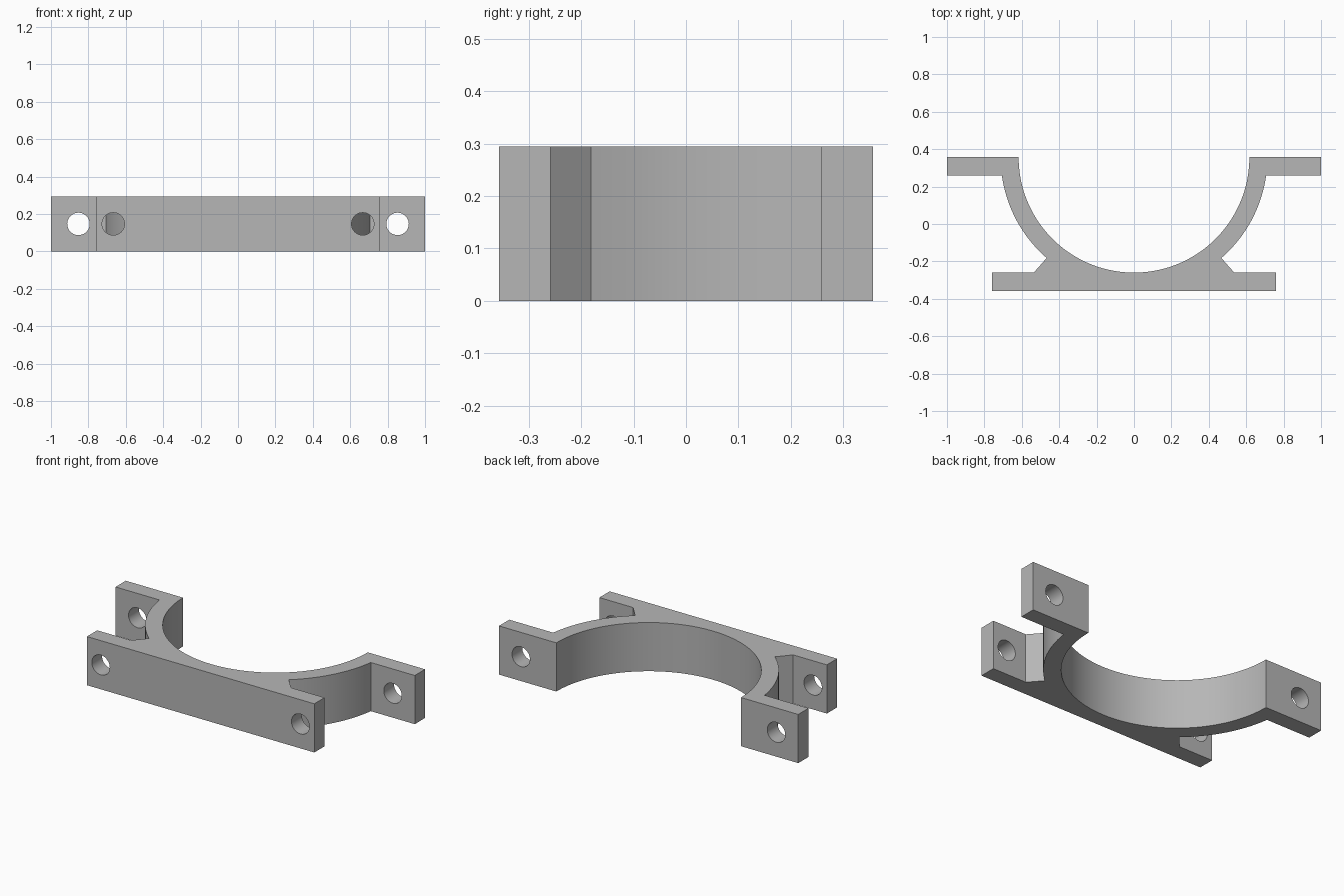
import bpy, bmesh, math

if "Cube" in bpy.data.objects:
    bpy.data.objects.remove(bpy.data.objects["Cube"], do_unlink=True)

HEIGHT = 0.294
BACK, FRONT, THICK = 0.357, -0.357, 0.098
R_IN, R_OUT = 0.617, 0.713
EAR_HOLE_X, BASE_HOLE_X, HOLE_R = 0.853, 0.667, 0.06

grey = bpy.data.materials.new("plain grey")
grey.use_nodes = True
colour = (0.47, 0.47, 0.47, 1)
grey.diffuse_color = colour
grey.node_tree.nodes["Principled BSDF"].inputs["Base Color"].default_value = colour


def arc(radius, start, end, steps):
    """Points around the saddle centre, angles in radians."""
    angles = [start + (end - start) * i / steps for i in range(steps + 1)]
    return [(radius * math.cos(a), BACK + radius * math.sin(a)) for a in angles]


# Right-hand half of the outline: base plate, gusset, outer arc, ear
ear_angle = -math.asin(THICK / R_OUT)
gusset_angle = -math.acos(0.467 / R_OUT)
half = [(0.76, FRONT), (0.76, FRONT + THICK), (0.535, FRONT + THICK)]
half += arc(R_OUT, gusset_angle, ear_angle, 24)
half += [(1, BACK - THICK), (1, BACK)]

# Full outline: right half, inner saddle arc, mirrored left half
outline = half + arc(R_IN, 0, -math.pi, 72) + [(-x, y) for x, y in reversed(half)]

bm = bmesh.new()
face = bm.faces.new([bm.verts.new((x, y, 0)) for x, y in outline])
result = bmesh.ops.extrude_face_region(bm, geom=[face])
top = [v for v in result["geom"] if isinstance(v, bmesh.types.BMVert)]
bmesh.ops.translate(bm, verts=top, vec=(0, 0, HEIGHT))
bmesh.ops.recalc_face_normals(bm, faces=bm.faces)
mesh = bpy.data.meshes.new("saddle_bracket")
bm.to_mesh(mesh)
bm.free()
mesh.materials.append(grey)
bracket = bpy.data.objects.new("saddle_bracket", mesh)
bpy.context.collection.objects.link(bracket)
bpy.context.view_layer.objects.active = bracket


def drill(x, y):
    """Cut one bolt hole along y."""
    bpy.ops.mesh.primitive_cylinder_add(
        vertices=40, radius=HOLE_R, depth=THICK * 1.4,
        location=(x, y, HEIGHT / 2), rotation=(math.pi / 2, 0, 0))
    cutter = bpy.context.object
    cutter.name = "hole_cutter"
    cutter.hide_render = True
    cutter.data.materials.append(grey)
    bpy.context.view_layer.objects.active = bracket
    mod = bracket.modifiers.new("bolt_hole", "BOOLEAN")
    mod.operation = "DIFFERENCE"
    mod.solver = "EXACT"
    mod.object = cutter
    bpy.ops.object.modifier_apply(modifier=mod.name)
    bpy.data.objects.remove(cutter, do_unlink=True)


# Bolt holes in the ears and the base plate
for side in (-1, 1):
    drill(side * EAR_HOLE_X, BACK - THICK / 2)
    drill(side * BASE_HOLE_X, FRONT + THICK / 2)

bpy.ops.object.select_all(action="DESELECT")
bracket.select_set(True)
bpy.context.view_layer.objects.active = bracket
bpy.ops.object.shade_smooth_by_angle(angle=math.radians(30))
